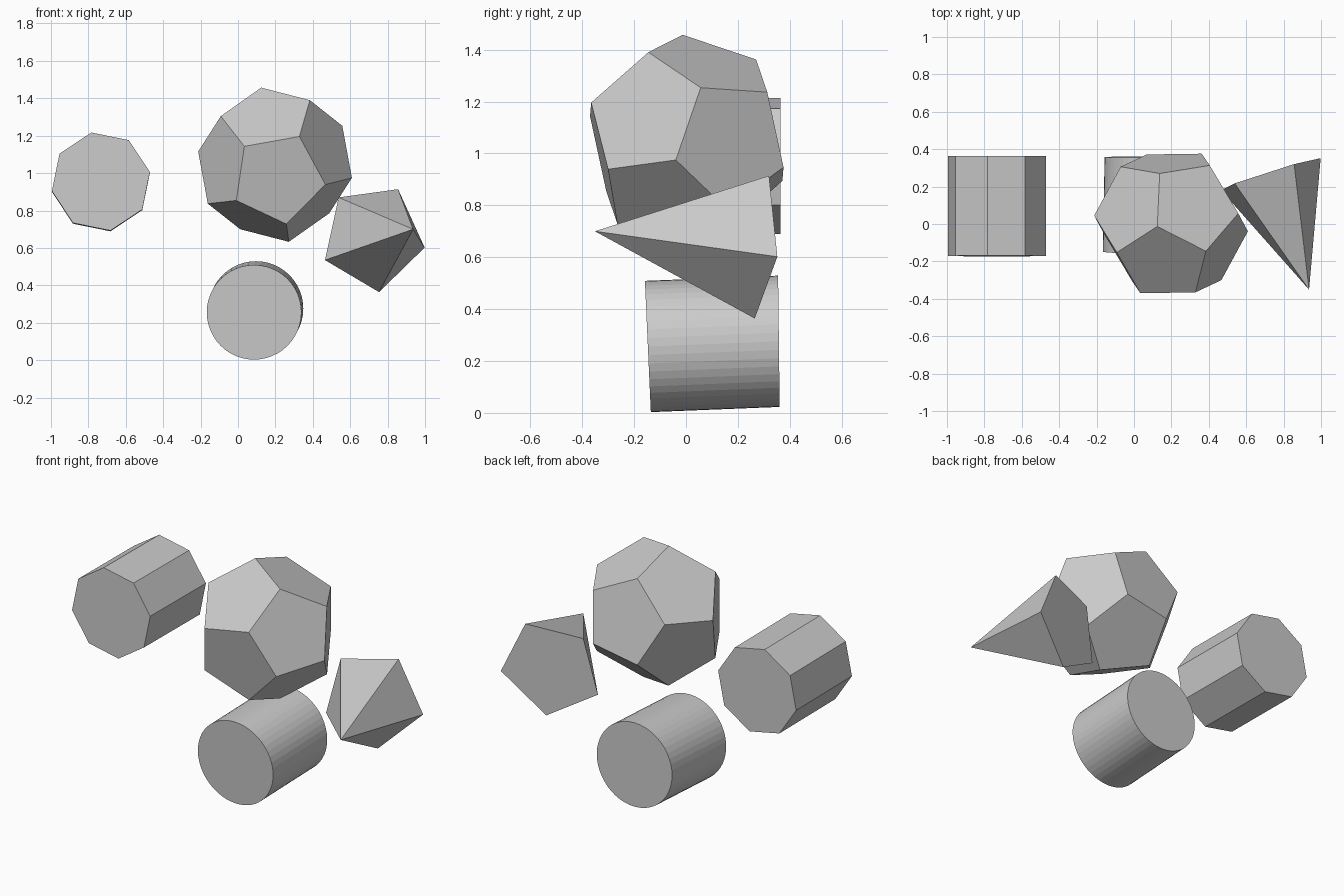
import bpy, bmesh
from math import sin, cos, radians, tau
from mathutils import Vector

if "Cube" in bpy.data.objects:
    bpy.data.objects.remove(bpy.data.objects["Cube"])


def hull_object(name, points):
    """Flat-faced convex solid around a set of points, coplanar faces merged."""
    bm = bmesh.new()
    for p in points:
        bm.verts.new(p)
    bmesh.ops.convex_hull(bm, input=bm.verts[:])
    bmesh.ops.dissolve_limit(bm, angle_limit=radians(1.5), verts=bm.verts[:], edges=bm.edges[:])
    bmesh.ops.recalc_face_normals(bm, faces=bm.faces[:])
    return finish(name, bm)


def finish(name, bm):
    mesh = bpy.data.meshes.new(name)
    bm.to_mesh(mesh)
    bm.free()
    obj = bpy.data.objects.new(name, mesh)
    bpy.context.collection.objects.link(obj)
    return obj


def prism(name, sides, radius, front, back, start=0.0, lean_front=0.0, lean_back=0.0):
    """Prism running front to back; each cap may lean a little in height and width."""
    bm = bmesh.new()
    rings = []
    for (cx, cy, cz), lean in ((front, lean_front), (back, lean_back)):
        ring = []
        for i in range(sides):
            a = start + tau * i / sides
            dx, dz = radius * cos(a), radius * sin(a)
            ring.append(bm.verts.new((cx + dx, cy + lean * dz, cz + dz)))
        rings.append(ring)
    f, b = rings
    bm.faces.new(f)
    bm.faces.new(b[::-1])
    for i in range(sides):
        j = (i + 1) % sides
        bm.faces.new((f[i], b[i], b[j], f[j]))
    bmesh.ops.recalc_face_normals(bm, faces=bm.faces[:])
    return finish(name, bm)


# Octagonal prism on the left
prism("octagonal_prism", 8, 0.267, (-0.733, -0.171, 0.955), (-0.733, 0.364, 0.951),
      start=radians(11), lean_front=0.008, lean_back=0.0)

# Cylinder at the bottom, slightly tilted
prism("cylinder", 48, 0.253, (0.086, -0.147, 0.256), (0.096, 0.358, 0.276),
      lean_front=-0.045, lean_back=-0.012)

# Five-sided pyramid on the right, apex towards the front
apex = (0.936, -0.351, 0.70)
base = [(0.856, 0.320, 0.914), (0.998, 0.352, 0.602), (0.754, 0.265, 0.364),
        (0.465, 0.181, 0.535), (0.538, 0.217, 0.870)]
hull_object("pentagonal_pyramid", [apex] + base)

# Dodecahedron: two rings of five around one face axis, plus their opposites
R = 0.419
centre = Vector((0.198, 0.003, 1.045))
n = Vector((0.0178, -0.3236, -0.0728)).normalized()
u = Vector((-0.161, -0.368, 0.096))
u = (u - n * u.dot(n)).normalized()
v = n.cross(u)
points = []
for k in range(5):
    d = u * cos(tau * k / 5) + v * sin(tau * k / 5)
    for height, radius in ((0.7947, 0.6071), (0.1876, 0.9822)):
        p = (n * height + d * radius) * R
        points += [centre + p, centre - p]
hull_object("dodecahedron", points)
